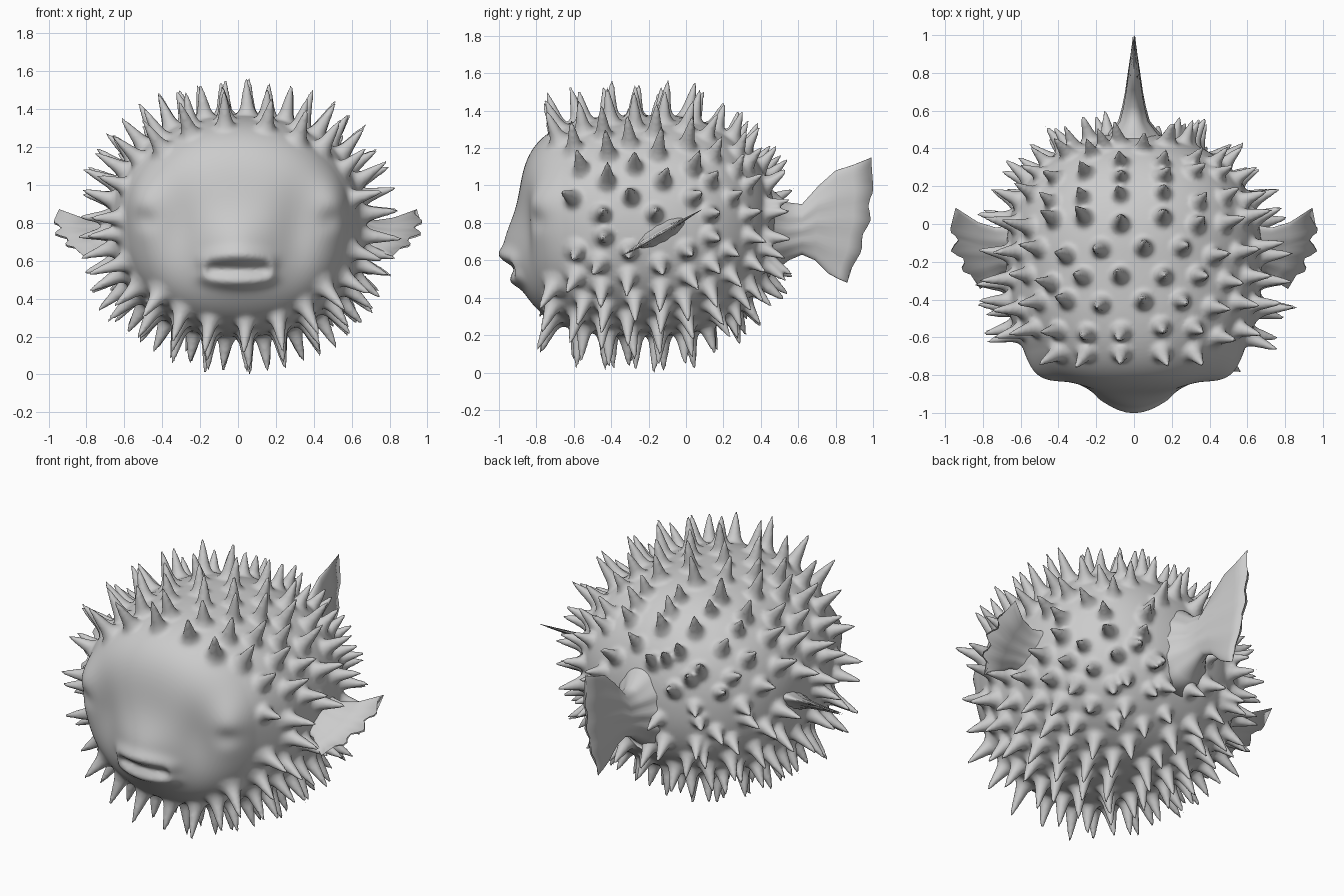
import bpy, bmesh, math, random
from mathutils import Vector

if "Cube" in bpy.data.objects:
    bpy.data.objects.remove(bpy.data.objects["Cube"])
random.seed(7)

A, C, YC, ZC = 0.675, 0.59, -0.15, 0.785      # body half width, half height, centre
M = 2.2                                       # squareness of the cross-section


def half(t):
    """Half length and squareness: blunt face, round back."""
    return (0.74, 3.4) if t < 0 else (0.63, 2.2)


def gauss(v, c, w):
    return math.exp(-((v - c) / w) ** 2)


def spow(v, e):
    return math.copysign(abs(v) ** e, v)


def add_object(name, bm):
    bmesh.ops.recalc_face_normals(bm, faces=bm.faces)
    for f in bm.faces:
        f.smooth = True
    me = bpy.data.meshes.new(name)
    bm.to_mesh(me)
    bm.free()
    ob = bpy.data.objects.new(name, me)
    bpy.context.collection.objects.link(ob)
    return ob


def skin(bm, rings):
    """Bridge closed rings of points and cap both ends."""
    vs = [[bm.verts.new(p) for p in r] for r in rings]
    n = len(vs[0])
    for r0, r1 in zip(vs, vs[1:]):
        for i in range(n):
            j = (i + 1) % n
            bm.faces.new((r0[i], r0[j], r1[j], r1[i]))
    bm.faces.new(vs[0][::-1])
    bm.faces.new(vs[-1])


# body with snout, lips and eye bulges
bm = bmesh.new()
bmesh.ops.create_icosphere(bm, subdivisions=7, radius=1)
for v in bm.verts:
    d = v.co.normalized()
    b, n = half(d.y)
    s = (abs(d.x / A) ** M + abs(d.z / C) ** M) ** (1 / M)
    k = (s ** n + (abs(d.y) / b) ** n) ** (-1 / n)
    p = Vector((d.x * k, d.y * k + YC, d.z * k + ZC))
    if d.y < -0.2:
        p.x *= 1 - 0.06 * min(1, max(0, (-0.45 - p.y) / 0.2))  # narrower head
        x, z = abs(p.x), p.z
        span = math.exp(-(x / 0.2) ** 6)
        bend = 0.025 * min(x / 0.2, 1) ** 2
        out = 0.085 * gauss(x, 0, 0.19) * gauss(z, 0.66, 0.19)
        out += 0.032 * span * gauss(z, 0.63 - bend, 0.04)      # upper lip
        out += 0.035 * span * gauss(z, 0.485 + bend, 0.033)    # lower lip
        out += 0.022 * gauss(x, 0.18, 0.025) * gauss(z, 0.555, 0.05)
        out -= 0.025 * math.exp(-(x / 0.165) ** 6) * gauss(z, 0.56, 0.025)
        out -= 0.035 * gauss(x, 0.31, 0.11) * gauss(z, 0.76, 0.22)
        p.y -= out
        eye = 0.05 * gauss(x, 0.5, 0.09) * gauss(z, 0.89, 0.15)
        eye -= 0.03 * gauss(x, 0.48, 0.06) * gauss(z, 0.82, 0.06)
        p += Vector((math.copysign(0.4, p.x), -0.7, 0)) * eye
    v.co = p


# spines in staggered rings, fused into the body
PROFILE = ((-0.022, 0.095), (-0.004, 0.066), (0.012, 0.05), (0.04, 0.038),
           (0.085, 0.029), (0.14, 0.018), (0.19, 0.006))


def ring_scale(y):
    b, n = half(y - YC)
    return (1 - min(1, abs(y - YC) / b) ** n) ** (1 / n)


def spine(y, ang, size):
    t = y - YC
    b, n = half(t)
    s = ring_scale(y)
    co, si = spow(math.cos(ang), 2 / M), spow(math.sin(ang), 2 / M)
    base = Vector((A * s * co, y, C * s * si + ZC))
    if y > 0.25 and abs(base.x) < 0.13 and 0.52 < base.z < 1.0:      # keep the tail root clear
        return
    if -0.28 < y < 0.02 and abs(base.z - 0.66 - (y + 0.28) * 0.58) < 0.08:   # side fin root
        return
    if y < -0.64 and 0.5 < base.z < 1.15:                            # keep the eyes clear
        return
    nrm = Vector((s ** (n - 1) * spow(co, M - 1) / A,
                  spow(t / b, n - 1) / b,
                  s ** (n - 1) * spow(si, M - 1) / C)).normalized()
    lean = Vector((random.uniform(-.12, .12), random.uniform(-.1, .2), random.uniform(-.1, .1)))
    lean.z += 0.25 * si
    if y > 0.2:
        lean.y -= 0.25
    tip = (nrm + lean).normalized()
    if y < -0.5:
        base.x *= 0.97
    u = nrm.orthogonal().normalized()
    w = nrm.cross(u)
    rings = []
    for h, r in PROFILE:
        c = base + nrm * min(h, 0.01) + tip * max(h - 0.01, 0) * size
        rings.append([c + (u * math.cos(q) + w * math.sin(q)) * r * min(1, size + 0.15)
                      for q in (i * math.tau / 12 for i in range(12))])
    skin(bm, rings)


ROWS = (-0.70, -0.57, -0.43, -0.29, -0.14, 0.01, 0.14, 0.25, 0.34, 0.41, 0.45)
for row, y in enumerate(ROWS):
    s = ring_scale(y)
    for sign, gap in ((1, 0.18), (-1, 0.155)):     # sparser back, denser belly
        count = max(2, round(math.pi * 0.64 * s / gap))
        for i in range(count):
            ang = sign * (i + 0.3 + 0.5 * (row % 2)) * math.pi / count
            yy = y + random.uniform(-.03, .03)
            if row == 0:
                yy = -0.68 if sign > 0 else -0.71
            spine(yy, ang, random.uniform(0.85, 1.08) if y < 0.12 else random.uniform(0.68, 0.85))
body = add_object("spiny_body", bm)
fuse = body.modifiers.new("fuse", 'REMESH')
fuse.mode = 'VOXEL'
fuse.voxel_size = 0.012
fuse.use_smooth_shade = True
soft = body.modifiers.new("soften", 'SMOOTH')
soft.factor, soft.iterations = 0.4, 3


def fin(name, sections, normal, out, n=28, mirror=False):
    """Loft lens-shaped sections: (edge point, edge point, half thickness, bulge, jag)."""
    bm = bmesh.new()
    normal, out = Vector(normal).normalized(), Vector(out).normalized()
    for sx in ((1, -1) if mirror else (1,)):
        rings = []
        for a, b, th, bulge, jag in sections:
            ring = []
            for i in range(2 * n):
                q = i * math.pi / n
                v = (1 - math.cos(q)) / 2
                ray = math.cos(v * math.tau * 4)
                p = Vector(a).lerp(Vector(b), v)
                p += out * (bulge * math.sin(math.pi * v) + jag * ray)
                p += normal * th * math.sin(q) * (1 + 0.05 * ray)
                ring.append((p.x * sx, p.y, p.z))
            rings.append(ring)
        skin(bm, rings)
    return add_object(name, bm)


# tail fin, thick at the root and thin at the ragged edge
fin("tail_fin", (
    ((0, 0.40, 1.04), (0, 0.40, 0.46), 0.23, 0, 0),
    ((0, 0.47, 0.97), (0, 0.47, 0.54), 0.14, 0, 0),
    ((0, 0.54, 0.91), (0, 0.55, 0.60), 0.08, 0, 0),
    ((0, 0.62, 0.90), (0, 0.62, 0.63), 0.06, 0, 0),
    ((0, 0.71, 1.00), (0, 0.69, 0.60), 0.045, 0, 0),
    ((0, 0.80, 1.08), (0, 0.76, 0.53), 0.03, 0.03, 0),
    ((0, 0.89, 1.11), (0, 0.81, 0.50), 0.018, 0.04, 0.004),
    ((0, 0.98, 1.15), (0, 0.85, 0.48), 0.006, 0.06, 0.012),
), (1, 0, 0), (0, 1, 0))


# side fins, tilted fans with a jagged edge
def tilt(x, y):
    return (x, y, 0.66 + (y + 0.28) * 0.58)


fin("side_fins", (
    (tilt(0.60, 0.02), tilt(0.60, -0.28), 0.09, 0, 0),
    (tilt(0.66, -0.01), tilt(0.66, -0.25), 0.05, 0, 0),
    (tilt(0.73, -0.02), tilt(0.70, -0.26), 0.025, 0.01, 0),
    (tilt(0.82, 0.01), tilt(0.74, -0.30), 0.015, 0.03, 0.005),
    (tilt(0.92, 0.09), tilt(0.79, -0.34), 0.005, 0.09, 0.025),
), (0, -0.5, 0.87), (1, -0.15, -0.09), mirror=True)
